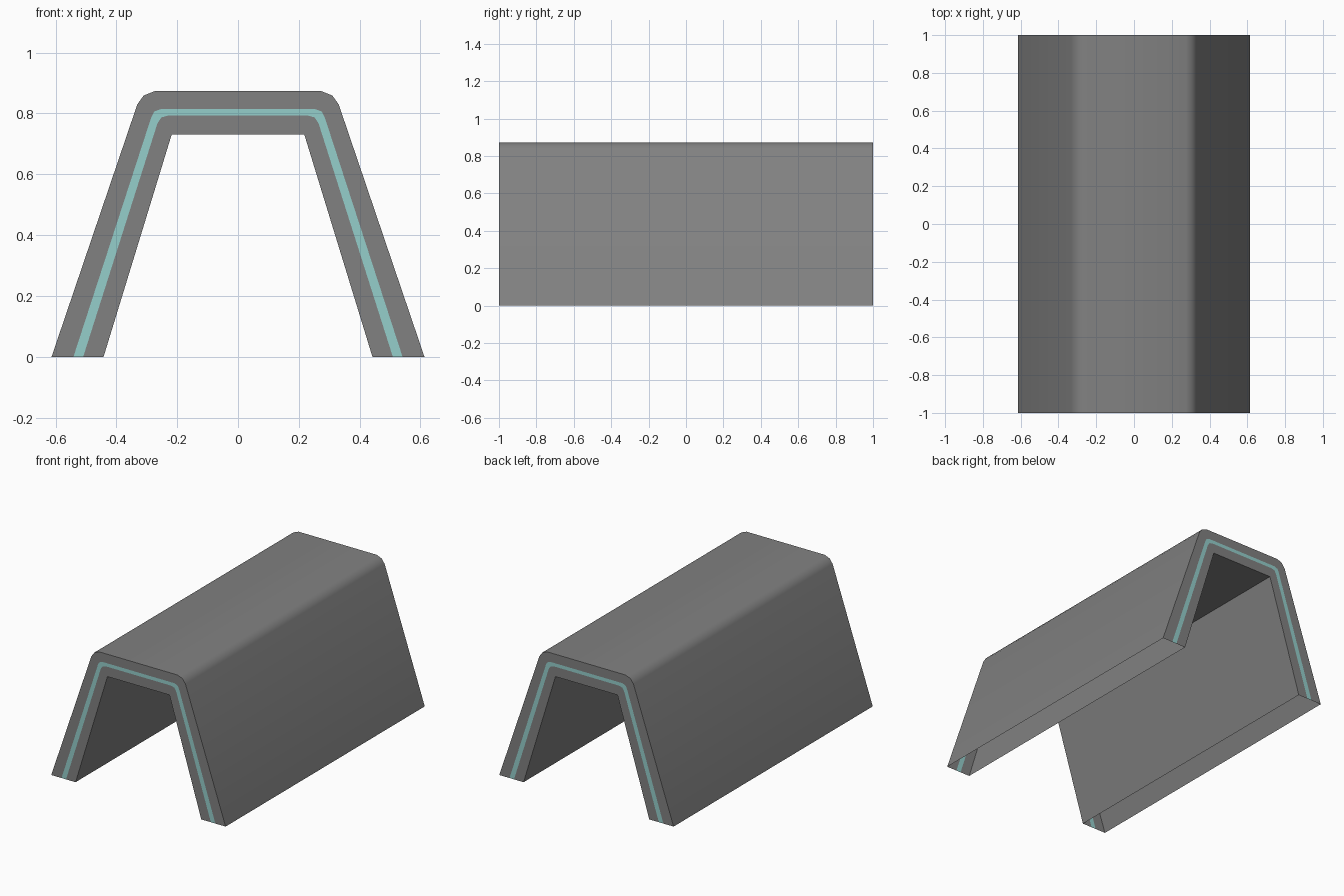
import bpy, bmesh, math

cube = bpy.data.objects.get("Cube")
if cube:
    bpy.data.objects.remove(cube, do_unlink=True)


def make_material(name, rgb):
    mat = bpy.data.materials.new(name)
    mat.use_nodes = True
    mat.diffuse_color = (*rgb, 1)
    mat.node_tree.nodes["Principled BSDF"].inputs["Base Color"].default_value = (*rgb, 1)
    return mat


grey = make_material("mid_grey", (0.22, 0.22, 0.22))
teal = make_material("pale_teal", (0.30, 0.62, 0.60))

# Half outlines from foot to top, outermost first
OUTER = [(0.613, 0), (0.331, 0.83), (0.31, 0.859), (0.275, 0.873)]
STRIP_OUTER = [(0.541, 0), (0.286, 0.785), (0.276, 0.806), (0.252, 0.815)]
STRIP_INNER = [(0.509, 0), (0.265, 0.767), (0.252, 0.787), (0.23, 0.793)]
INNER = [(0.442, 0)] + [(0.218, 0.731)] * 3
HALF_LENGTH = 1.0


def outline(bm, half, y):
    """Mirror a half outline into a full arch of vertices."""
    full = half + [(-x, z) for x, z in reversed(half)]
    return [bm.verts.new((x, y, z)) for x, z in full]


def bridge(bm, a, b, material=0):
    for i in range(len(a) - 1):
        face = bm.faces.new((a[i], a[i + 1], b[i + 1], b[i]))
        face.material_index = material
        face.smooth = True


bm = bmesh.new()
outlines = (OUTER, STRIP_OUTER, STRIP_INNER, INNER)
front = [outline(bm, half, -HALF_LENGTH) for half in outlines]
back = [outline(bm, half, HALF_LENGTH) for half in outlines]

# End faces with the coloured middle band
for i, material in enumerate((0, 1, 0)):
    bridge(bm, front[i], front[i + 1], material)
    bridge(bm, back[i + 1], back[i], material)

# Outer and inner walls; the feet stay open underneath
bridge(bm, back[0], front[0])
bridge(bm, front[-1], back[-1])

# Join the repeated points at the sharp inner corners
bmesh.ops.remove_doubles(bm, verts=bm.verts, dist=0.0005)
bmesh.ops.recalc_face_normals(bm, faces=bm.faces)

mesh = bpy.data.meshes.new("arch_cover")
bm.to_mesh(mesh)
bm.free()
mesh.materials.append(grey)
mesh.materials.append(teal)
cover = bpy.data.objects.new("arch_cover", mesh)
bpy.context.collection.objects.link(cover)

# Smooth the rounded shoulders, keep the ends and inner corners sharp
bpy.ops.object.select_all(action="DESELECT")
cover.select_set(True)
bpy.context.view_layer.objects.active = cover
bpy.ops.object.shade_smooth_by_angle(angle=math.radians(35))
